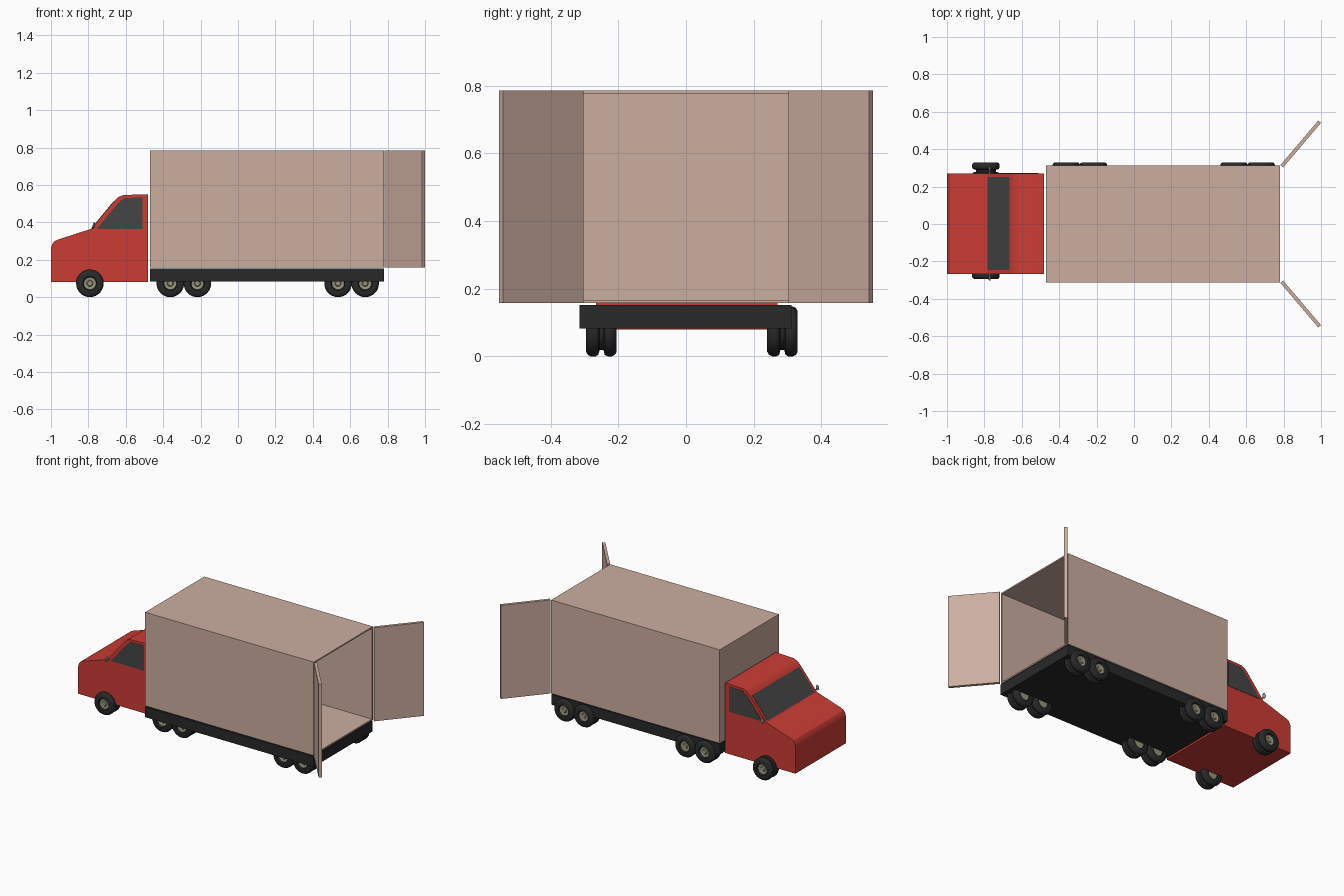
import bpy, bmesh, math
from mathutils import Vector

if "Cube" in bpy.data.objects:
    bpy.data.objects.remove(bpy.data.objects["Cube"])


def material(name, r, g, b):
    m = bpy.data.materials.new(name)
    m.diffuse_color = (r, g, b, 1)
    m.use_nodes = True
    m.node_tree.nodes["Principled BSDF"].inputs["Base Color"].default_value = m.diffuse_color
    return m


RED = material("red_paint", 0.60, 0.045, 0.035)
BEIGE = material("beige_panel", 0.60, 0.42, 0.35)
DARK = material("dark_frame", 0.022, 0.022, 0.022)
GLASS = material("dark_glass", 0.06, 0.06, 0.06)
HUB = material("hub_metal", 0.32, 0.29, 0.20)
CHROME = material("mirror_metal", 0.35, 0.33, 0.32)


def finish(name, bm, mat, smooth=None):
    bmesh.ops.recalc_face_normals(bm, faces=bm.faces)
    me = bpy.data.meshes.new(name)
    bm.to_mesh(me)
    bm.free()
    me.materials.append(mat)
    ob = bpy.data.objects.new(name, me)
    bpy.context.collection.objects.link(ob)
    if smooth:
        bpy.ops.object.select_all(action='DESELECT')
        ob.select_set(True)
        bpy.context.view_layer.objects.active = ob
        bpy.ops.object.shade_smooth_by_angle(angle=math.radians(smooth))
    return ob


def prism(name, pts, vec, mat, smooth=None):
    """Extrude a flat 3D outline along vec."""
    bm = bmesh.new()
    face = bm.faces.new([bm.verts.new(p) for p in pts])
    ext = bmesh.ops.extrude_face_region(bm, geom=[face])["geom"]
    bmesh.ops.translate(bm, vec=Vector(vec),
                        verts=[v for v in ext if isinstance(v, bmesh.types.BMVert)])
    return finish(name, bm, mat, smooth)


def block_mesh(lo, hi):
    bm = bmesh.new()
    bmesh.ops.create_cube(bm, size=1)
    for v in bm.verts:
        v.co = [lo[i] + (v.co[i] + 0.5) * (hi[i] - lo[i]) for i in range(3)]
    return bm


def lathe(name, profile, x, y, z, side, mat):
    """Revolve (radius, offset) points around the y direction."""
    bm = bmesh.new()
    vs = [bm.verts.new((x + r, y + side * t, z)) for r, t in profile]
    edges = [bm.edges.new(p) for p in zip(vs, vs[1:])]
    bmesh.ops.spin(bm, geom=vs + edges, cent=(x, y, z), axis=(0, 1, 0),
                   angle=math.tau, steps=32)
    bmesh.ops.remove_doubles(bm, verts=bm.verts, dist=1e-5)
    return finish(name, bm, mat, 40)


# Cab body
Y0, Y1 = -0.266, 0.270
cab = [(-1, 0.08), (-1, 0.258), (-0.995, 0.28), (-0.984, 0.297), (-0.965, 0.307),
       (-0.785, 0.365), (-0.663, 0.512), (-0.64, 0.535), (-0.612, 0.546),
       (-0.48, 0.55), (-0.48, 0.08)]
prism("cab", [(x, Y0, z) for x, z in cab], (0, Y1 - Y0, 0), RED, 25)

# Windshield lying on the sloped front
slope = Vector((0.122, 0, 0.147))
n = Vector((-0.147, 0, 0.122)).normalized()
base = Vector((-0.785, 0, 0.365))
a, b = base + slope * 0.03, base + slope * 0.98
prism("windshield", [(a.x, -0.247, a.z), (a.x, 0.252, a.z),
                     (b.x, 0.252, b.z), (b.x, -0.247, b.z)], n * 0.002, GLASS)

# Side windows
win = [(-0.755, 0.365), (-0.51, 0.365), (-0.51, 0.533), (-0.61, 0.53), (-0.64, 0.505)]
for label, y, s in (("left", Y0, -1), ("right", Y1, 1)):
    prism(label + "_window", [(x, y, z) for x, z in win], (0, s * 0.002, 0), GLASS)
    # Wing mirror on a short arm
    bm = bmesh.new()
    bmesh.ops.create_uvsphere(bm, u_segments=16, v_segments=8, radius=1)
    for v in bm.verts:
        v.co = (-0.772 + v.co.x * 0.005 + v.co.z * 0.004,
                y + s * 0.024 + v.co.y * 0.013, 0.383 + v.co.z * 0.018)
    finish(label + "_mirror", bm, CHROME, 40)
    finish(label + "_mirror_arm",
           block_mesh((-0.774, min(y, y + s * 0.016), 0.371),
                      (-0.768, max(y, y + s * 0.016), 0.377)), CHROME)

# Chassis
finish("chassis", block_mesh((-0.47, -0.314, 0.083), (0.78, 0.312, 0.152)), DARK)

# Hollow cargo box, open at the rear
bm = block_mesh((-0.47, -0.312, 0.158), (0.78, 0.314, 0.785))
bm.normal_update()
rear = max(bm.faces, key=lambda f: f.calc_center_median().x)
bmesh.ops.inset_region(bm, faces=[rear], thickness=0.013)
inner = bmesh.ops.extrude_discrete_faces(bm, faces=[rear])["faces"][0]
bmesh.ops.translate(bm, vec=(-1.237, 0, 0), verts=inner.verts)
finish("cargo_box", bm, BEIGE)

# Open rear doors
door = [(0.783, 0.315), (0.985, 0.553), (1.0, 0.541), (0.798, 0.303)]
for label, s in (("left", -1), ("right", 1)):
    prism(label + "_rear_door", [(x, s * y, 0.158) for x, y in door],
          (0, 0, 0.627), BEIGE)

# Twin wheels
R = 0.0735
tyre = [(0.032, 0.008), (0.036, 0), (0.06, 0), (0.069, 0.005), (R, 0.014), (R, 0.027),
        (0.069, 0.035), (0.054, 0.039), (0.054, 0.050), (0.069, 0.054), (R, 0.062),
        (R, 0.076), (0.069, 0.085), (0.06, 0.09), (0.038, 0.09), (0.033, 0.080)]
cap = [(0, 0.006), (0.033, 0.006), (0.034, 0.080), (0.017, 0.077), (0.013, 0.083), (0, 0.084)]
for i, x in enumerate((-0.792, -0.362, -0.217, 0.535, 0.68), 1):
    for label, y, s in (("left", -0.205, -1), ("right", 0.24, 1)):
        lathe(f"{label}_tyre_{i}", tyre, x, y, R, s, DARK)
        lathe(f"{label}_hub_{i}", cap, x, y, R, s, HUB)
